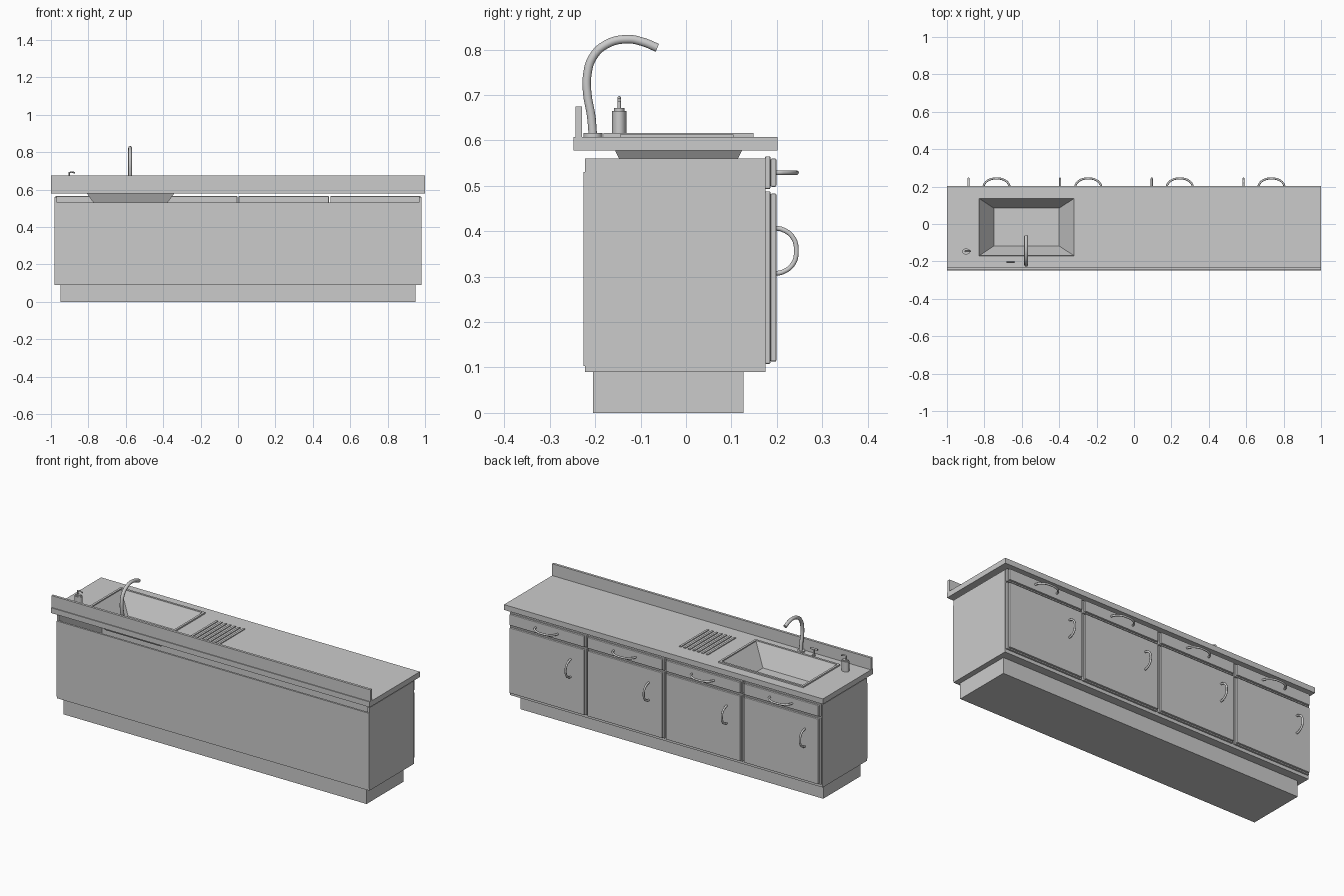
import bpy, bmesh, math
from mathutils import Vector

if "Cube" in bpy.data.objects:
    bpy.data.objects.remove(bpy.data.objects["Cube"])


def add_mesh(name, bm, smooth=False):
    me = bpy.data.meshes.new(name)
    bmesh.ops.recalc_face_normals(bm, faces=bm.faces)
    bm.to_mesh(me)
    bm.free()
    ob = bpy.data.objects.new(name, me)
    bpy.context.collection.objects.link(ob)
    if smooth:
        bpy.context.view_layer.objects.active = ob
        bpy.ops.object.select_all(action='DESELECT')
        ob.select_set(True)
        bpy.ops.object.shade_smooth_by_angle(angle=math.radians(40))
    return ob


def box(name, x, y, z, bevel=0):
    bm = bmesh.new()
    bmesh.ops.create_cube(bm, size=1)
    for v in bm.verts:
        v.co = [(r[0] + r[1]) / 2 + c * (r[1] - r[0]) for r, c in zip((x, y, z), v.co)]
    ob = add_mesh(name, bm)
    if bevel:
        m = ob.modifiers.new("edge_bevel", 'BEVEL')
        m.width, m.segments = bevel, 2
    return ob


def cylinder(name, loc, r, h, sx=1.0):
    bm = bmesh.new()
    bmesh.ops.create_cone(bm, cap_ends=True, segments=24, radius1=r, radius2=r, depth=h)
    for v in bm.verts:
        v.co = Vector((v.co.x * sx, v.co.y, v.co.z + h / 2)) + Vector(loc)
    return add_mesh(name, bm, True)


def tube(name, pts, r):
    cu = bpy.data.curves.new(name, 'CURVE')
    cu.dimensions = '3D'
    cu.bevel_depth, cu.bevel_resolution, cu.resolution_u = r, 3, 6
    cu.use_fill_caps = True
    sp = cu.splines.new('BEZIER')
    sp.bezier_points.add(len(pts) - 1)
    for p, co in zip(sp.bezier_points, pts):
        p.co = co
        p.handle_left_type = p.handle_right_type = 'AUTO'
    ob = bpy.data.objects.new(name, cu)
    bpy.context.collection.objects.link(ob)
    return ob


# Plinth and open-topped cabinet carcass
box("plinth", (-.95, .95), (-.205, .127), (0, .092))
box("cabinet_floor", (-.98, .98), (-.222, .175), (.09, .105))
box("cabinet_back", (-.98, .98), (-.226, -.215), (.103, .53))
box("cabinet_front", (-.98, .98), (.163, .175), (.09, .53))
for s, side in ((-1, "left"), (1, "right")):
    box("cabinet_side_" + side, sorted((s * .968, s * .98)), (-.222, .175), (.09, .56))

# Worktop in four pieces around the sink opening, and upstand
SX, SY, TOP = (-.828, -.32), (-.17, .137), (.578, .608)
box("worktop_left", (-1, SX[0]), (-.248, .202), TOP)
box("worktop_right", (SX[1], 1), (-.248, .202), TOP)
box("worktop_sink_back", SX, (-.248, SY[0]), TOP)
box("worktop_sink_front", SX, (SY[1], .202), TOP)
box("backsplash", (-1, 1), (-.243, -.229), (.608, .675))

# Four doors and drawers, each with a backing layer and a face layer
ARC = [(-.052, .197), (-.045, .202), (-.03, .233), (0, .243), (.03, .233), (.045, .202), (.052, .197)]
ARC = [(-.05, .196), (-.047, .212), (-.03, .235), (0, .243), (.03, .235), (.047, .212), (.05, .196)]
for i in range(4):
    cx = -.735 + .49 * i
    for part, z0, z1 in (("door", .108, .488), ("drawer", .493, .565)):
        box(f"{part}_back_{i}", (cx - .241, cx + .241), (.174, .186), (z0, z1), .003)
        box(f"{part}_face_{i}", (cx - .234, cx + .234), (.186, .199), (z0 + .005, z1 - .005), .003)
    tube(f"drawer_handle_{i}", [(cx + a * 1.4, y, .529) for a, y in ARC], .0055)
    tube(f"door_handle_{i}", [(cx - .15, y, .357 + a) for a, y in ARC], .0055)

# Sink basin: tapered open tub with thickness
bm = bmesh.new()
rings = []
for xs, ys, z in ((SX, SY, .61), ((-.75, -.40), (-.118, .085), .50)):
    rings.append([bm.verts.new((xs[a], ys[b], z)) for a, b in ((0, 0), (1, 0), (1, 1), (0, 1))])
for k in range(4):
    n = (k + 1) % 4
    bm.faces.new((rings[0][k], rings[0][n], rings[1][n], rings[1][k]))
bm.faces.new(rings[1])
basin = add_mesh("sink_basin", bm)
m = basin.modifiers.new("thickness", 'SOLIDIFY')
m.thickness, m.offset = .003, 0
cylinder("sink_drain", (-.577, -.02, .5), .018, .004)

# Raised rim round the sink
W = .012
RZ = (.606, .616)
box("rim_left", (SX[0] - W, SX[0]), (SY[0] - W, SY[1] + W), RZ)
box("rim_right", (SX[1], SX[1] + W), (SY[0] - W, SY[1] + W), RZ)
box("rim_back", SX, (SY[0] - W, SY[0]), RZ)
box("rim_front", SX, (SY[1], SY[1] + W), RZ)

# Draining ribs
for i in range(7):
    x = -.205 + .028 * i
    box(f"drain_rib_{i}", (x - .006, x + .006), (-.145, .105), (.606, .613))

# Tap spout with base, and side lever
FX = -.577
cylinder("tap_base", (FX, -.205, .606), .021, .01)
tube("tap_spout", [(FX, y, z) for y, z in (
    (-.205, .61), (-.209, .655), (-.217, .70), (-.218, .74), (-.205, .784),
    (-.173, .813), (-.128, .823), (-.095, .817), (-.063, .804))], .0098)
cylinder("lever_base", (-.66, -.203, .606), .009, .008)
cylinder("lever_post", (-.66, -.203, .606), .005, .04)
tube("lever_bar", [(-.682, -.203, .646), (-.66, -.203, .647), (-.638, -.203, .645)], .005)

# Soap dispenser
cylinder("soap_bottle", (-.897, -.147, .606), .016, .059, 1.35)
cylinder("soap_shoulder", (-.897, -.147, .664), .012, .007, 1.35)
cylinder("soap_stem", (-.903, -.147, .668), .0035, .025)
tube("soap_nozzle", [(-.904, -.147, .688), (-.89, -.147, .694), (-.872, -.147, .689)], .004)
